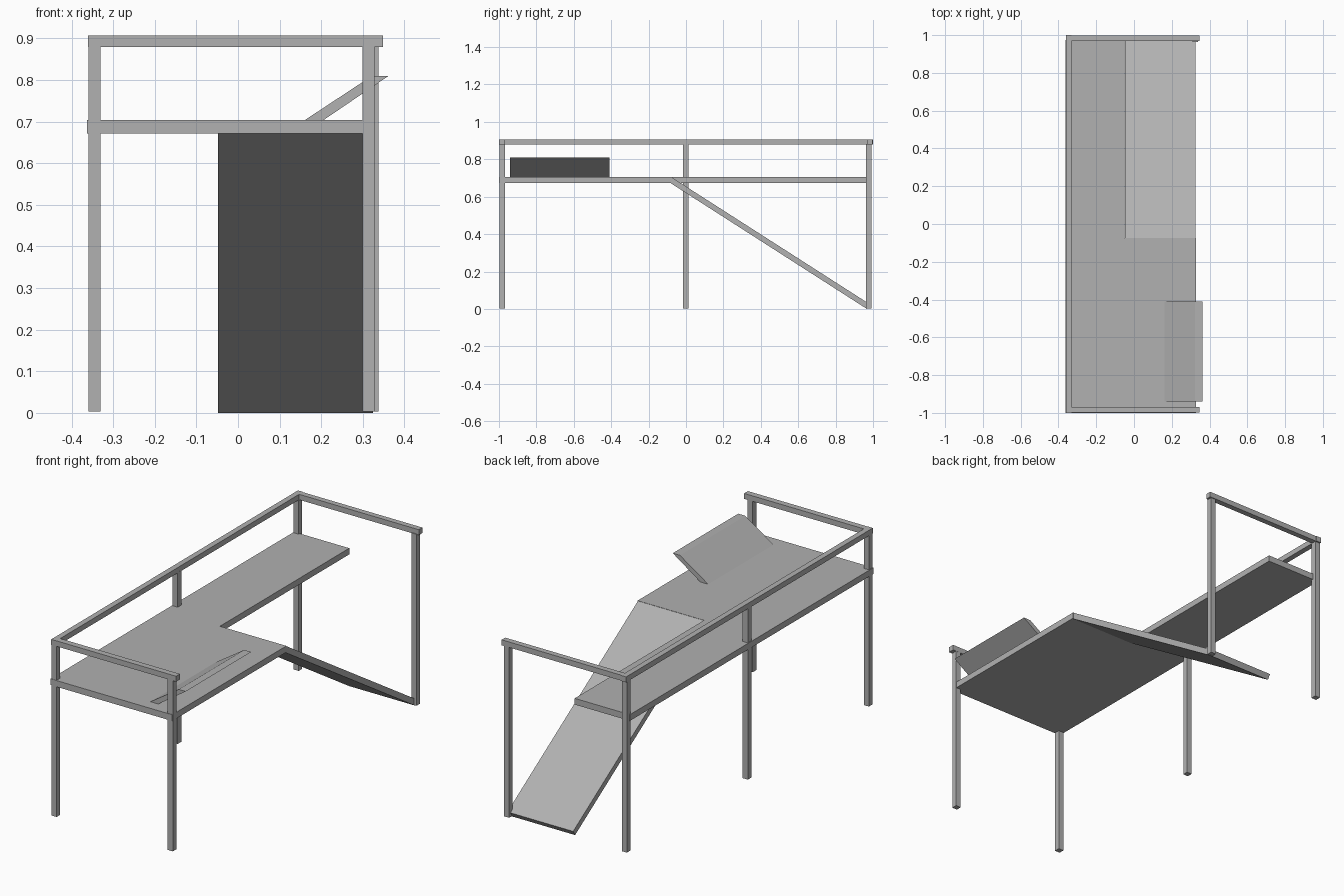
import bpy

if "Cube" in bpy.data.objects:
    bpy.data.objects.remove(bpy.data.objects["Cube"])

# Mid-grey paint shared by every part
grey = bpy.data.materials.new("mid_grey")
grey.diffuse_color = (0.44, 0.44, 0.44, 1)
grey.use_nodes = True
grey.node_tree.nodes["Principled BSDF"].inputs["Base Color"].default_value = grey.diffuse_color


def make(name, verts, faces):
    mesh = bpy.data.meshes.new(name)
    mesh.from_pydata(verts, [], faces)
    mesh.materials.append(grey)
    obj = bpy.data.objects.new(name, mesh)
    bpy.context.collection.objects.link(obj)
    return obj


def box(name, x, y, z):
    """Axis-aligned box from (min, max) pairs."""
    verts = [(a, b, c) for a in x for b in y for c in z]
    faces = [(0, 1, 3, 2), (4, 6, 7, 5), (0, 4, 5, 1),
             (2, 3, 7, 6), (0, 2, 6, 4), (1, 5, 7, 3)]
    return make(name, verts, faces)


def prism(name, profile, lo, hi, place):
    """Extrude a counter-clockwise profile from lo to hi; place maps (u, v, w) to xyz."""
    n = len(profile)
    verts = [place(u, v, w) for w in (lo, hi) for u, v in profile]
    faces = [tuple(reversed(range(n))), tuple(range(n, 2 * n))]
    faces += [(i, (i + 1) % n, (i + 1) % n + n, i + n) for i in range(n)]
    return make(name, verts, faces)


# L-shaped deck with a cut-out for the ramp
deck = [(-0.363, -1), (0.327, -1), (0.327, -0.075), (-0.05, -0.075),
        (-0.05, 0.973), (-0.363, 0.973)]
prism("deck", deck, 0.672, 0.704, lambda u, v, w: (u, v, w))

# Ramp sloping from the deck down to the floor
ramp = [(-0.091, 0.678), (0.967, 0.0), (0.983, 0.025), (-0.077, 0.704)]
prism("ramp", ramp, -0.048, 0.325, lambda u, v, w: (w, u, v))

# Tilted board on the front right of the deck
board = [(0.158, 0.702), (0.203, 0.702), (0.362, 0.81), (0.322, 0.81)]
prism("tilted_board", board, -0.41, -0.94, lambda u, v, w: (u, w, v))

# Square posts
for name, x, y in [("front_left_post", -0.345, -0.983),
                   ("middle_left_post", -0.345, -0.002),
                   ("back_left_post", -0.345, 0.978),
                   ("front_right_post", 0.314, -0.983),
                   ("back_right_post", 0.323, 0.978)]:
    box(name, (x - 0.0145, x + 0.0145), (y - 0.0145, y + 0.0145), (0.003, 0.882))

# Handrails on the left, front and back
rail_z = (0.879, 0.907)
box("left_handrail", (-0.36, -0.331), (-1, 1), rail_z)
box("front_handrail", (-0.331, 0.348), (-0.999, -0.968), rail_z)
box("back_handrail", (-0.331, 0.348), (0.968, 0.997), rail_z)
